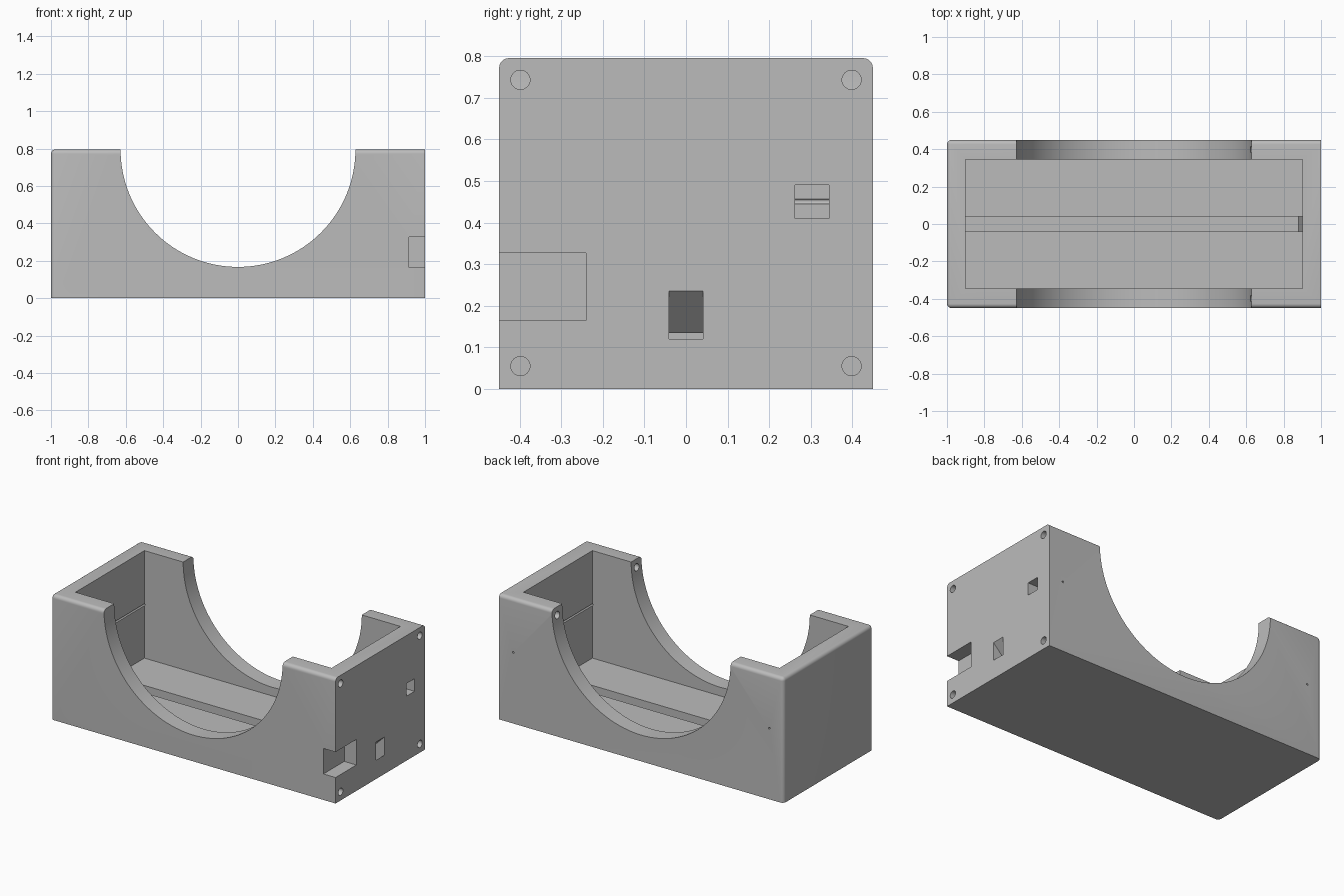
import bpy, bmesh, math
from mathutils import Matrix, Vector

default = bpy.data.objects.get("Cube")
if default:
    bpy.data.objects.remove(default, do_unlink=True)

HALF_X, HALF_Y, HEIGHT = 1.0, 0.449, 0.795
INNER_X, INNER_Y, FLOOR = 0.9, 0.346, 0.112

grey = bpy.data.materials.new("plain grey")
grey.use_nodes = True
colour = (0.5, 0.5, 0.5, 1)
grey.diffuse_color = colour
grey.node_tree.nodes["Principled BSDF"].inputs["Base Color"].default_value = colour


def make_object(name, bm):
    bmesh.ops.recalc_face_normals(bm, faces=bm.faces)
    mesh = bpy.data.meshes.new(name)
    bm.to_mesh(mesh)
    bm.free()
    mesh.materials.append(grey)
    ob = bpy.data.objects.new(name, mesh)
    bpy.context.collection.objects.link(ob)
    return ob


def box_mesh(low, high):
    low, high = Vector(low), Vector(high)
    bm = bmesh.new()
    place = Matrix.Translation((low + high) / 2) @ Matrix.Diagonal((high - low).to_4d())
    bmesh.ops.create_cube(bm, size=1, matrix=place)
    return bm


def rod_mesh(start, end, radius, sides):
    start, end = Vector(start), Vector(end)
    axis = end - start
    turn = axis.to_track_quat("Z", "Y").to_matrix().to_4x4()
    bm = bmesh.new()
    bmesh.ops.create_cone(bm, cap_ends=True, segments=sides, radius1=radius,
                          radius2=radius, depth=axis.length,
                          matrix=Matrix.Translation((start + end) / 2) @ turn)
    return bm


def prism_mesh(profile, half_width):
    # Extrudes an x-z outline along y
    bm = bmesh.new()
    face = bm.faces.new([bm.verts.new((x, -half_width, z)) for x, z in profile])
    new = bmesh.ops.extrude_face_region(bm, geom=[face])["geom"]
    verts = [v for v in new if isinstance(v, bmesh.types.BMVert)]
    bmesh.ops.translate(bm, verts=verts, vec=(0, 2 * half_width, 0))
    return bm


def cut(name, bm):
    cutter = make_object(name, bm)
    cutter.hide_render = True
    mod = body.modifiers.new(name, "BOOLEAN")
    mod.operation = "DIFFERENCE"
    mod.solver = "EXACT"
    mod.object = cutter
    bpy.ops.object.modifier_apply(modifier=name)
    bpy.data.objects.remove(cutter, do_unlink=True)


# Outer block, rounded on the long top edges and around the closed end
bm = box_mesh((-HALF_X, -HALF_Y, 0), (HALF_X, HALF_Y, HEIGHT))
rounded = []
for e in bm.edges:
    mid = (e.verts[0].co + e.verts[1].co) / 2
    on_top = mid.z > HEIGHT - 0.01 and mid.x < HALF_X - 0.01
    end_upright = mid.x < -HALF_X + 0.01 and abs(mid.y) > HALF_Y - 0.01
    if on_top or (end_upright and mid.z > 0.01):
        rounded.append(e)
bmesh.ops.bevel(bm, geom=rounded, offset=0.023, segments=6, profile=0.5,
                affect="EDGES")
body = make_object("housing", bm)
bpy.context.view_layer.objects.active = body
body.select_set(True)

# Open cavity and the round saddle through both long walls
cut("cavity", box_mesh((-INNER_X, -INNER_Y, FLOOR), (INNER_X, INNER_Y, 1)))
cut("saddle", rod_mesh((0, -1, HEIGHT), (0, 1, HEIGHT), 0.628, 128))

# Cable channel in the floor, with a sloping passage to the outside
cut("floor_channel", box_mesh((-INNER_X, -0.041, 0.05), (INNER_X, 0.041, 0.2)))
cut("cable_passage", prism_mesh([(1.1, 0.335), (0.8475, 0.0825),
                                 (0.905, 0.025), (1.1, 0.22)], 0.041))

# Square window and the corner notch in the flat end
cut("end_window", box_mesh((0.85, 0.262, 0.41), (1.1, 0.344, 0.49)))
cut("corner_notch", box_mesh((0.915, -0.6, 0.165), (1.1, -0.24, 0.327)))

# Screw holes in the flat end
for y in (-0.398, 0.398):
    for z in (0.055, 0.743):
        cut("screw_hole", rod_mesh((0.58, y, z), (1.1, y, z), 0.023, 32))

# Fine pin holes from the back, grazing the inner end walls
for x in (-INNER_X, INNER_X):
    cut("pin_hole", rod_mesh((x, -0.36, 0.451), (x, 0.6, 0.451), 0.006, 16))

bpy.ops.object.shade_smooth_by_angle(angle=math.radians(30))
